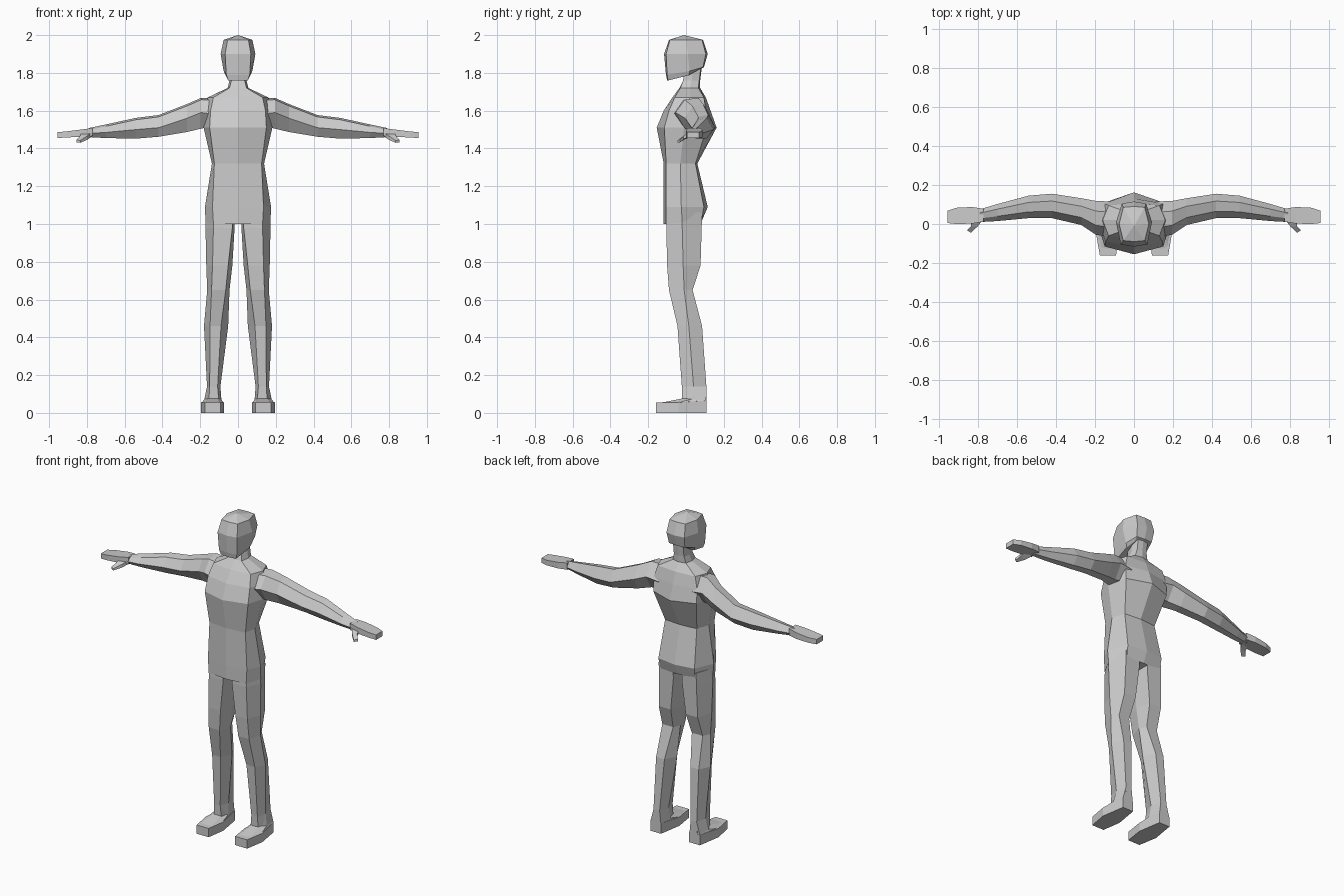
import bpy, bmesh
from mathutils import Vector

grey = bpy.data.materials.new("plain grey")
grey.diffuse_color = (0.6, 0.6, 0.6, 1)


def loft(name, rings, mirror=False, apex=None):
    """Skin equal-length rings of points, cap both ends, optionally mirror across x."""
    bm = bmesh.new()
    loops = [[bm.verts.new(p) for p in r] for r in rings]
    n = len(rings[0])
    for a, b in zip(loops, loops[1:]):
        for i in range(n):
            j = (i + 1) % n
            bm.faces.new((a[i], a[j], b[j], b[i]))
    bm.faces.new(loops[0][::-1])
    if apex:
        tip = bm.verts.new(apex)
        for i in range(n):
            bm.faces.new((loops[-1][i], loops[-1][(i + 1) % n], tip))
    else:
        bm.faces.new(loops[-1])
    bmesh.ops.recalc_face_normals(bm, faces=bm.faces)
    me = bpy.data.meshes.new(name)
    bm.to_mesh(me)
    bm.free()
    me.materials.append(grey)
    ob = bpy.data.objects.new(name, me)
    bpy.context.collection.objects.link(ob)
    if mirror:
        ob.modifiers.new("mirror", 'MIRROR')
    return ob


def body_ring(z, fx, sx, bx, fc, f, m, b, bc, dz=0.0):
    """Symmetric octagon: front centre, front corner, side, back corner, back centre."""
    return [(0, fc, z), (fx, f, z), (sx, m, z + dz / 2), (bx, b, z + dz), (0, bc, z + dz),
            (-bx, b, z + dz), (-sx, m, z + dz / 2), (-fx, f, z)]


# Torso and neck, crotch to skull base
loft("torso", [
    body_ring(1.00, .13, .172, .12, -.118, -.105, -.02, .082, .085, .02),
    body_ring(1.09, .135, .175, .125, -.119, -.105, -.025, .095, .115),
    body_ring(1.32, .125, .138, .11, -.118, -.105, -.03, .05, .06),
    body_ring(1.51, .15, .182, .15, -.155, -.115, -.01, .11, .162),
    body_ring(1.60, .145, .18, .15, -.118, -.09, .01, .105, .130),
    body_ring(1.67, .13, .16, .13, -.072, -.06, .02, .095, .105),
    body_ring(1.72, .045, .055, .045, -.035, -.03, .02, .065, .075),
    body_ring(1.76, .035, .045, .035, -.015, -.015, .03, .07, .075),
    body_ring(1.84, .035, .045, .035, -.01, -.01, .04, .08, .085),
])

# Head, jaw to crown; the jaw sits lower than the nape
loft("head", [
    body_ring(1.76, .052, .066, .045, -.10, -.095, .015, .06, .065, .055),
    body_ring(1.79, .062, .076, .055, -.106, -.10, .02, .09, .095, .04),
    body_ring(1.90, .068, .092, .062, -.116, -.105, .01, .105, .115),
    body_ring(1.975, .055, .076, .055, -.09, -.085, 0, .085, .09),
], apex=(0, -.01, 2.0))


def leg_ring(z, xi, fi, fo, xo, f, m, b):
    """Hexagon: two front points, outer point, two back points, inner point."""
    return [(fi, f, z), (fo, f, z), (xo, m, z), (fo, b, z), (fi, b, z), (xi, m, z)]


# Legs
loft("leg", [
    leg_ring(1.06, .015, .03, .13, .170, -.10, -.02, .085),
    leg_ring(.98, .018, .03, .13, .172, -.104, -.02, .083),
    leg_ring(.78, .03, .052, .135, .168, -.10, -.015, .077),
    leg_ring(.65, .045, .065, .14, .163, -.09, -.01, .035),
    leg_ring(.46, .052, .09, .148, .180, -.045, .015, .085),
    leg_ring(.14, .093, .108, .15, .164, -.022, .04, .108),
    leg_ring(.05, .09, .10, .155, .175, -.02, .04, .108),
], mirror=True)


def sole(z_toe, z_heel, s=0.0):
    """Outline of the shoe, toe to heel."""
    return [(.092 + s, -.16 + s, z_toe), (.175 - s, -.16 + s, z_toe), (.196 - s, -.04, z_toe),
            (.172 - s, .108, z_heel), (.098 + s, .108, z_heel), (.074 + s, -.04, z_toe)]


# Feet: flat shoe and sloped instep
loft("foot", [sole(0, 0), sole(.055, .065)], mirror=True)
loft("instep", [
    [(.094, -.15, .05), (.173, -.15, .05), (.192, -.04, .055),
     (.172, .107, .065), (.098, .107, .065), (.078, -.04, .055)],
    [(.106, -.01, .078), (.155, -.01, .078), (.178, .03, .072),
     (.17, .107, .068), (.10, .107, .068), (.088, .03, .072)],
    leg_ring(.14, .093, .108, .15, .164, -.022, .04, .108),
], mirror=True)


def arm_ring(x, top, mid, bot, f, b):
    """Hexagon across x: two top points, front, two bottom points, back."""
    w = b - f
    return [(x, b - .3 * w, top), (x, f + .28 * w, top - .01), (x, f, mid),
            (x, f + .3 * w, bot), (x, b - .3 * w, bot), (x, b, mid)]


# Arms from the shoulder to the wrist
loft("arm", [
    arm_ring(.11, 1.665, 1.58, 1.52, -.07, .115),
    arm_ring(.195, 1.668, 1.59, 1.505, -.055, .118),
    arm_ring(.27, 1.635, 1.56, 1.487, -.005, .132),
    arm_ring(.42, 1.577, 1.51, 1.462, .03, .155),
    arm_ring(.54, 1.562, 1.50, 1.452, .03, .145),
    arm_ring(.70, 1.527, 1.485, 1.455, .015, .102),
    arm_ring(.79, 1.508, 1.48, 1.46, .01, .075),
], mirror=True)


def box_ring(x, top, bot, f, b):
    return [(x, f, bot), (x, b, bot), (x, b, top), (x, f, top)]


# Hands: flat mitten
loft("hand", [
    box_ring(.77, 1.508, 1.465, .012, .078),
    box_ring(.83, 1.500, 1.462, .002, .087),
    box_ring(.91, 1.490, 1.458, .0, .083),
    box_ring(.955, 1.486, 1.455, .005, .068),
], mirror=True)

# Thumbs, drooping forward
loft("thumb", [
    [(.775, .025, 1.462), (.83, .025, 1.468), (.83, .02, 1.485), (.775, .02, 1.485)],
    [(.80, -.012, 1.445), (.835, -.012, 1.45), (.835, -.012, 1.468), (.80, -.012, 1.465)],
    [(.835, -.045, 1.43), (.855, -.032, 1.432), (.855, -.032, 1.445), (.835, -.045, 1.442)],
], mirror=True)
